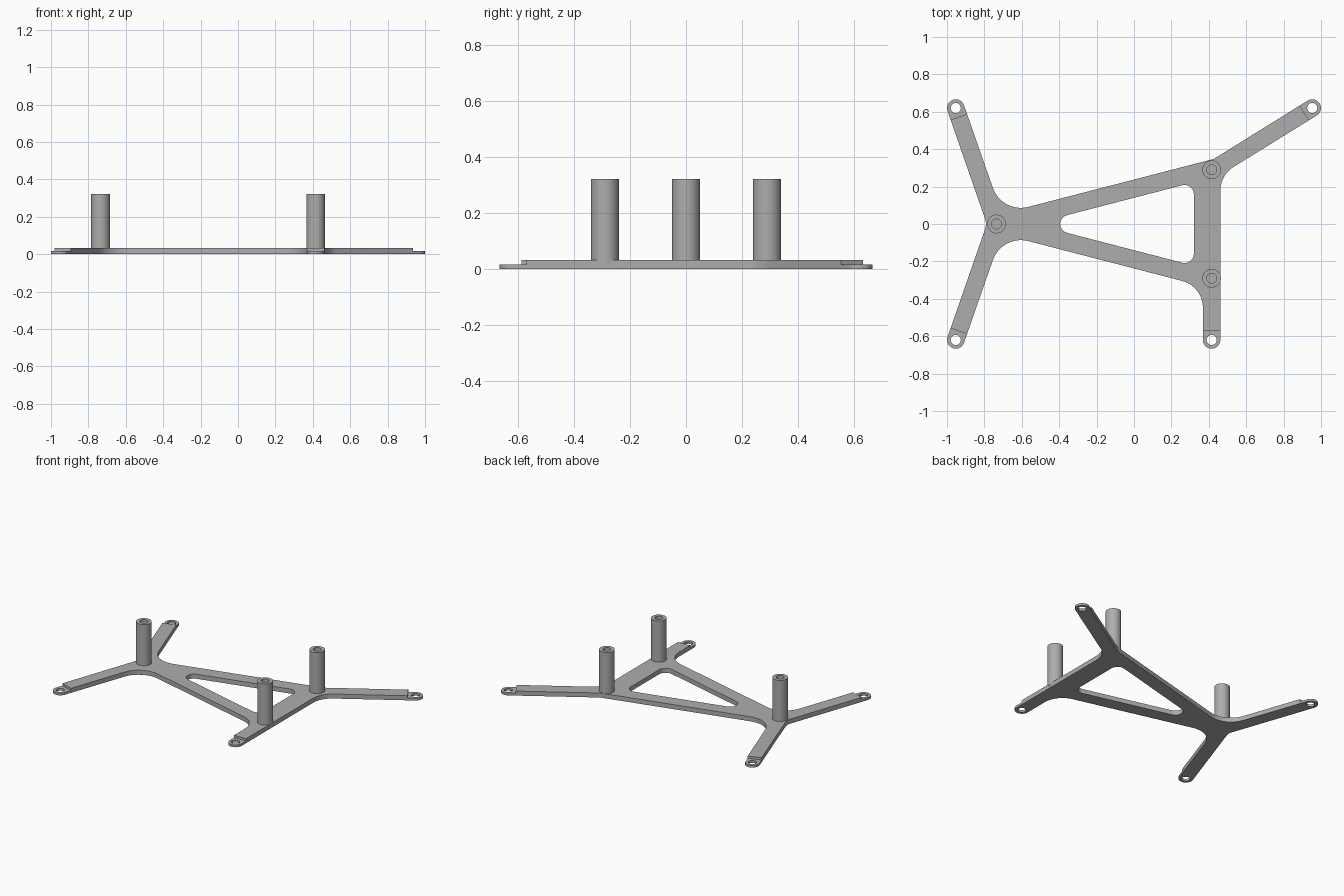
import bpy, bmesh, math
from mathutils import Vector

if "Cube" in bpy.data.objects:
    bpy.data.objects.remove(bpy.data.objects["Cube"], do_unlink=True)

GREY = (0.42, 0.42, 0.42, 1)
mat = bpy.data.materials.new("matte grey")
mat.use_nodes = True
mat.diffuse_color = GREY
mat.node_tree.nodes["Principled BSDF"].inputs["Base Color"].default_value = GREY

PLATE, TAB, TOP = 0.032, 0.016, 0.322   # heights of plate, end tabs and posts
HALF = 0.0465                           # half the width of an arm


def make(name, bm):
    bmesh.ops.recalc_face_normals(bm, faces=bm.faces)
    mesh = bpy.data.meshes.new(name)
    bm.to_mesh(mesh)
    bm.free()
    mesh.materials.append(mat)
    obj = bpy.data.objects.new(name, mesh)
    bpy.context.collection.objects.link(obj)
    return obj


def smooth(obj):
    bpy.ops.object.select_all(action="DESELECT")
    obj.select_set(True)
    bpy.context.view_layer.objects.active = obj
    bpy.ops.object.shade_smooth_by_angle(angle=math.radians(30))


def prism(name, points, z0, z1):
    bm = bmesh.new()
    face = bm.faces.new([bm.verts.new((p[0], p[1], z0)) for p in points])
    top = bmesh.ops.extrude_face_region(bm, geom=[face])["geom"]
    bmesh.ops.translate(bm, vec=(0, 0, z1 - z0),
                        verts=[v for v in top if isinstance(v, bmesh.types.BMVert)])
    return make(name, bm)


def rounded(corners, steps=10):
    """Replace each (x, y, radius) corner by a tangent arc."""
    out = []
    for i, (x, y, r) in enumerate(corners):
        p = Vector((x, y))
        a = (Vector(corners[i - 1][:2]) - p).normalized()
        b = (Vector(corners[(i + 1) % len(corners)][:2]) - p).normalized()
        half = a.angle(b) / 2
        centre = p + (a + b).normalized() * r / math.sin(half)
        start = p + a * r / math.tan(half) - centre
        end = p + b * r / math.tan(half) - centre
        turn = math.atan2(start.x * end.y - start.y * end.x, start.dot(end))
        for k in range(steps + 1):
            t = turn * k / steps
            c, s = math.cos(t), math.sin(t)
            out.append(centre + Vector((start.x * c - start.y * s,
                                        start.x * s + start.y * c)))
    return out


def circle(x, y, r, n=32):
    return [(x + r * math.cos(k * math.tau / n), y + r * math.sin(k * math.tau / n))
            for k in range(n)]


def cut(obj, points, z0, z1):
    cutter = prism("cutter", points, z0, z1)
    cutter.hide_render = True
    mod = obj.modifiers.new("cut", "BOOLEAN")
    mod.operation, mod.solver, mod.object = "DIFFERENCE", "EXACT", cutter
    bpy.context.view_layer.objects.active = obj
    bpy.ops.object.modifier_apply(modifier=mod.name)
    bpy.data.objects.remove(cutter, do_unlink=True)


# Arm ends: hole centre and outward direction
ends = {
    "back_right": (Vector((-0.953, 0.62)), Vector((-0.329, 0.944)).normalized()),
    "front_right": (Vector((-0.953, -0.62)), Vector((-0.329, -0.944)).normalized()),
    "front_left": (Vector((0.415, -0.62)), Vector((0, -1))),
    "back_left": (Vector((0.953, 0.62)), Vector((0.848, 0.53)).normalized()),
}


def tip(name):
    """Two rounded corners at an arm's end, counter-clockwise."""
    c, d = ends[name]
    n = Vector((-d.y, d.x)) * HALF
    return [(*(c + d * HALF + s * n), HALF * 0.995) for s in (-1, 1)]


# Plate outline, counter-clockwise from the front left arm
outline = (tip("front_left")
           + [(0.4615, 0.261, 0.15)]
           + tip("back_left")
           + [(0.427, 0.348, 0.05), (-0.706, 0.055, 0.157)]
           + tip("back_right")
           + [(-0.787, 0, 0.08)]
           + tip("front_right")
           + [(-0.706, -0.055, 0.157), (0.3685, -0.333, 0.148)])
plate = prism("bracket_plate", rounded(outline), 0, PLATE)

# Central triangular opening
cut(plate, rounded([(-0.541, 0, 0.049), (0.32, -0.223, 0.05), (0.32, 0.223, 0.05)]),
    -0.1, 0.1)

# Thin end tabs with screw holes
for c, d in ends.values():
    n = Vector((-d.y, d.x)) * 0.08
    inner, outer = c - d * 0.05, c + d * 0.1
    cut(plate, [inner - n, outer - n, outer + n, inner + n], TAB, 0.1)
    cut(plate, circle(c.x, c.y, 0.027), -0.1, 0.1)
smooth(plate)

# Hollow standoff posts
for name, x, y in (("right_post", -0.735, 0), ("back_left_post", 0.415, 0.29),
                   ("front_left_post", 0.415, -0.29)):
    bm = bmesh.new()
    rings = [[bm.verts.new((px, py, z)) for px, py in circle(x, y, r, 40)]
             for r, z in ((0.026, 0.02), (0.026, TOP), (0.05, TOP), (0.05, 0.02))]
    for a, b in zip(rings, rings[1:] + rings[:1]):
        for k in range(len(a)):
            bm.faces.new((a[k - 1], a[k], b[k], b[k - 1]))
    smooth(make(name, bm))
